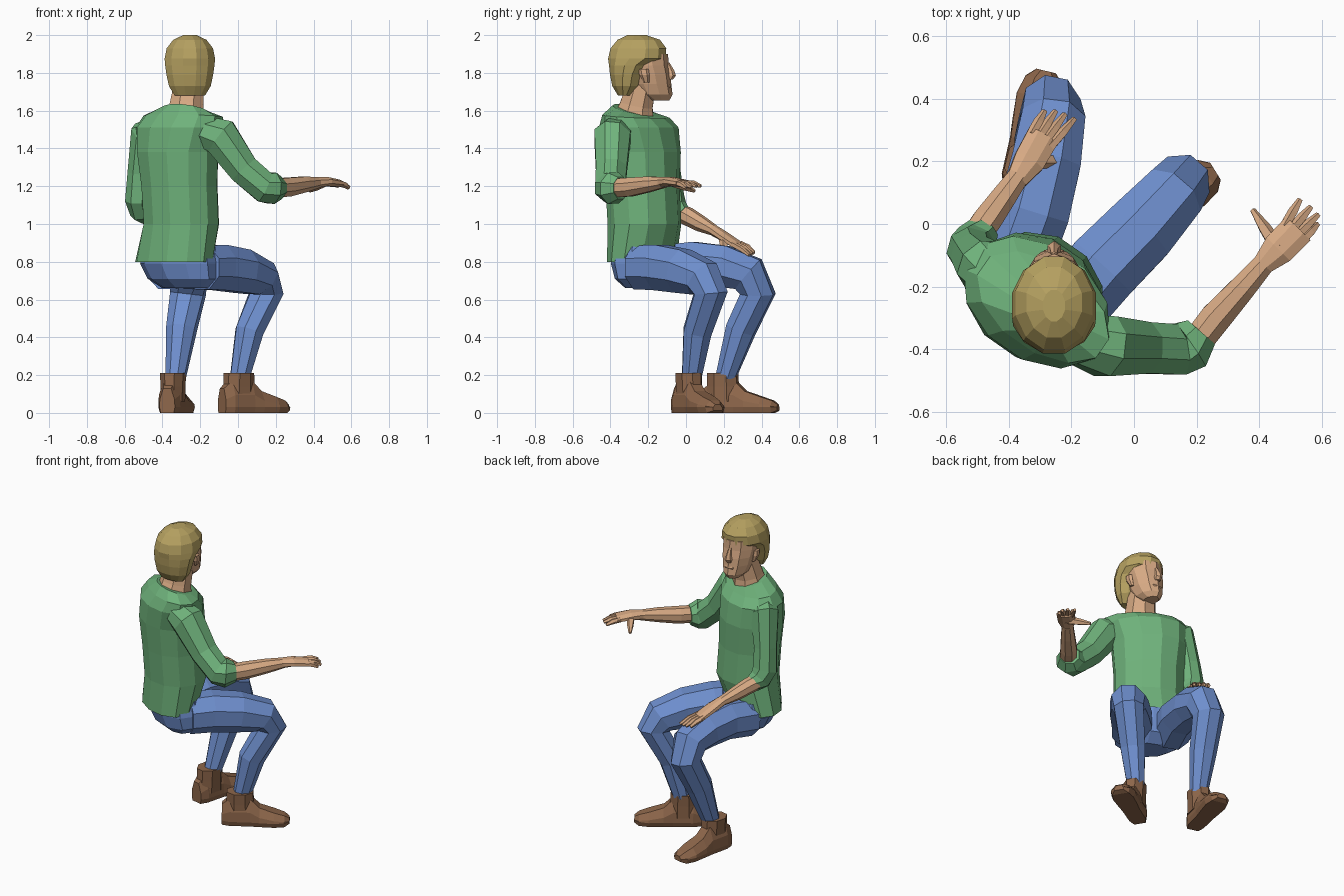
import bpy, bmesh, math
from mathutils import Vector as V


def mat(name, r, g, b):
    m = bpy.data.materials.new(name)
    m.diffuse_color = (r, g, b, 1)
    return m


GREEN = mat("green_cloth", .16, .45, .2)
BLUE = mat("blue_cloth", .16, .28, .63)
SKIN = mat("skin", .68, .4, .23)
HAIR = mat("hair_tan", .47, .36, .12)
BROWN = mat("brown_leather", .27, .135, .07)


def skin_rings(name, rings, material):
    """Join rings of points into a closed flat-faced mesh."""
    bm = bmesh.new()
    vs = [[bm.verts.new(p) for p in r] for r in rings]
    n = len(vs[0])
    for a, b in zip(vs, vs[1:]):
        for i in range(n):
            j = (i + 1) % n
            bm.faces.new((a[i], a[j], b[j], b[i]))
    bm.faces.new(vs[0][::-1])
    bm.faces.new(vs[-1])
    bmesh.ops.recalc_face_normals(bm, faces=bm.faces)
    me = bpy.data.meshes.new(name)
    bm.to_mesh(me)
    bm.free()
    me.materials.append(material)
    ob = bpy.data.objects.new(name, me)
    bpy.context.collection.objects.link(ob)
    return ob


def ring(c, s, u, n):
    k = 1.04
    pts = []
    for i in range(n):
        a = 2 * math.pi * (i + .5) / n
        pts.append(c + s * math.cos(a) * k + u * math.sin(a) * k)
    return pts


def tube(name, stations, side, material, n=8):
    """Limb along a path; station = x, y, z, radius[, second radius]."""
    c = [V(p[:3]) for p in stations]
    rings = []
    for i, p in enumerate(stations):
        t = V((0, 0, 0))
        if i:
            t += (c[i] - c[i - 1]).normalized()
        if i < len(c) - 1:
            t += (c[i + 1] - c[i]).normalized()
        t.normalize()
        s = V(side)
        s = (s - t * s.dot(t)).normalized()
        rings.append(ring(c[i], s * p[3], t.cross(s) * p[-1], n))
    return skin_rings(name, rings, material)


def stack(name, levels, yaw, material, n=10):
    """Level rings; level = z, x, y, half width, half depth[, front drop]."""
    a = math.radians(yaw)
    s, u = V((math.cos(a), math.sin(a), 0)), V((-math.sin(a), math.cos(a), 0))
    rings = []
    for z, x, y, w, d, *drop in levels:
        tilt = V((0, 0, -drop[0] if drop else 0))
        rings.append(ring(V((x, y, z)), s * w, u * d + tilt, n))
    return skin_rings(name, rings, material)


# shirt and seat of the trousers
stack("shirt", [(.80, -.34, -.235, .22, .15), (1.0, -.30, -.22, .205, .18),
                (1.2, -.31, -.23, .208, .18), (1.38, -.32, -.235, .225, .187),
                (1.51, -.31, -.25, .25, .175), (1.57, -.29, -.265, .23, .135, .01),
                (1.605, -.275, -.28, .125, .095, .03)], -35, GREEN, 12)
stack("trouser_seat", [(.66, -.28, -.22, .13, .08), (.71, -.29, -.21, .20, .14),
                       (.79, -.31, -.21, .22, .16), (.88, -.31, -.21, .2, .15)],
      -35, BLUE)

# legs
tube("right_leg", [(-.19, -.25, .77, .12), (-.10, -.14, .77, .125),
                   (.02, -.02, .75, .12), (.12, .09, .71, .105),
                   (.15, .13, .635, .092), (.06, .06, .43, .077),
                   (.01, .03, .19, .053)], (.75, -.65, 0), BLUE)
tube("left_leg", [(-.38, -.12, .77, .12), (-.32, .04, .79, .12),
                  (-.28, .2, .775, .115), (-.26, .33, .735, .105),
                  (-.265, .38, .63, .093), (-.30, .29, .44, .08),
                  (-.33, .21, .19, .053)], (1, -.2, 0), BLUE)


# shoes: a foot lofted from heel to toe plus an ankle cuff
def shoe(name, heel, toe, ankle):
    h, d = V((*heel, 0)), V((toe[0] - heel[0], toe[1] - heel[1], 0))
    s = V((d.y, -d.x, 0)).normalized()
    rings = []
    for t, w, top in [(0, .042, .13), (.12, .06, .17), (.42, .062, .17),
                      (.56, .068, .115), (.78, .075, .085), (.93, .06, .065),
                      (1, .032, .045)]:
        c = h + d * t
        rings.append([c + s * w * k + V((0, 0, z)) for k, z in
                      ((-.85, .012), (.85, .012), (1, .03), (.95, top * .55),
                       (.5, top), (-.5, top), (-.95, top * .55), (-1, .03))])
        if t < .95:
            for p in rings[-1][:2]:
                p.z = 0
    skin_rings(name, rings, BROWN)
    x, y = ankle
    yaw = math.degrees(math.atan2(s.y, s.x))
    stack(name + "_cuff", [(.06, x, y, .06, .09), (.14, x, y, .062, .085),
                           (.21, x, y, .066, .082)], yaw, BROWN, 8)


shoe("right_shoe", (-.085, -.045), (.26, .168), (.005, .015))
shoe("left_shoe", (-.375, .10), (-.28, .488), (-.344, .195))

# sleeves and forearms
tube("right_sleeve", [(-.2, -.36, 1.5, .08), (-.09, -.39, 1.46, .10, .105),
                      (.03, -.395, 1.29, .085), (.14, -.4, 1.195, .085),
                      (.18, -.385, 1.19, .086), (.215, -.345, 1.19, .06)],
     (0, 1, 0), GREEN)
tube("left_sleeve", [(-.41, -.2, 1.5, .08), (-.485, -.13, 1.47, .088),
                     (-.513, -.1, 1.27, .07), (-.52, -.085, 1.13, .076),
                     (-.505, -.055, 1.07, .068), (-.48, -.015, 1.045, .05)],
     (1, .6, 0), GREEN)
ACROSS = (.8, -.6, 0)
tube("right_forearm", [(.19, -.39, 1.19, .05), (.26, -.3, 1.195, .052),
                       (.35, -.2, 1.21, .043), (.42, -.12, 1.22, .035, .03)],
     ACROSS, SKIN)
tube("left_forearm", [(-.52, -.06, 1.07, .045), (-.47, .01, 1.04, .048),
                      (-.42, .08, 1.0, .042), (-.37, .15, .965, .035, .028)],
     ACROSS, SKIN)


# hands: flat palm, four fingers and a thumb
def hand(name, palm, tips, thumb):
    tube(name + "_palm", palm, ACROSS, SKIN)
    end, mid = V(palm[-1][:3]), V(palm[1][:3])
    for i, tip in enumerate(tips):
        root = end + V(ACROSS) * (.036 - .024 * i) - (end - mid) * .2
        m = root.lerp(V(tip), .55) + V((0, 0, .006))
        tube(f"{name}_finger_{i + 1}", [(*root, .016), (*m, .016), (*tip, .009)],
             ACROSS, SKIN, 5)
    m = mid.lerp(V(thumb), .55)
    tube(name + "_thumb", [(*mid, .026), (*m, .02), (*thumb, .009)],
         ACROSS, SKIN, 5)


hand("right_hand", [(.41, -.13, 1.22, .035, .03), (.46, -.08, 1.225, .055, .025),
                    (.523, -.015, 1.215, .056, .02)],
     [(.586, -.0, 1.19), (.588, .03, 1.195), (.565, .055, 1.2), (.53, .078, 1.2)],
     (.378, .045, 1.175))
hand("left_hand", [(-.375, .14, .97, .035, .028), (-.335, .2, .935, .052, .024),
                   (-.29, .28, .885, .054, .019)],
     [(-.19, .335, .835), (-.22, .35, .84), (-.25, .36, .845), (-.285, .36, .85)],
     (-.19, .2, .81))

# neck, head and facial features
tube("neck", [(-.28, -.28, 1.53, .11, .12), (-.272, -.262, 1.63, .092, .09),
              (-.26, -.235, 1.74, .08)], (1, 0, 0), SKIN)
HX = -.255
stack("head", [(1.655, HX, -.145, .04, .055), (1.685, HX, -.17, .07, .095),
               (1.74, HX, -.19, .088, .108), (1.79, HX, -.2, .098, .113),
               (1.84, HX, -.215, .105, .118), (1.9, HX, -.23, .105, .13)],
      0, SKIN)
stack("nose", [(1.765, HX, -.09, .018, .02), (1.785, HX, -.085, .024, .03),
               (1.81, HX, -.09, .015, .028), (1.855, HX, -.1, .01, .012)],
      0, SKIN, 6)
stack("lips", [(1.715, HX, -.095, .025, .012), (1.728, HX, -.092, .036, .016),
               (1.745, HX, -.095, .024, .014)], 0, SKIN, 6)
for name, side in (("left_ear", -1), ("right_ear", 1)):
    stack(name, [(1.75, HX + side * .095, -.21, .01, .015),
                 (1.79, HX + side * .105, -.22, .016, .026),
                 (1.82, HX + side * .105, -.225, .014, .026)], 0, SKIN, 6)

# hair: full crown, tapering down the back of the head
stack("hair", [(1.68, HX, -.325, .08, .035), (1.73, HX, -.315, .11, .075),
               (1.79, HX, -.31, .123, .092), (1.84, HX, -.295, .13, .112),
               (1.875, HX, -.26, .133, .152), (1.93, HX, -.252, .122, .147),
               (1.975, HX, -.25, .088, .112), (2.0, HX, -.26, .035, .05)],
      0, HAIR, 12)
